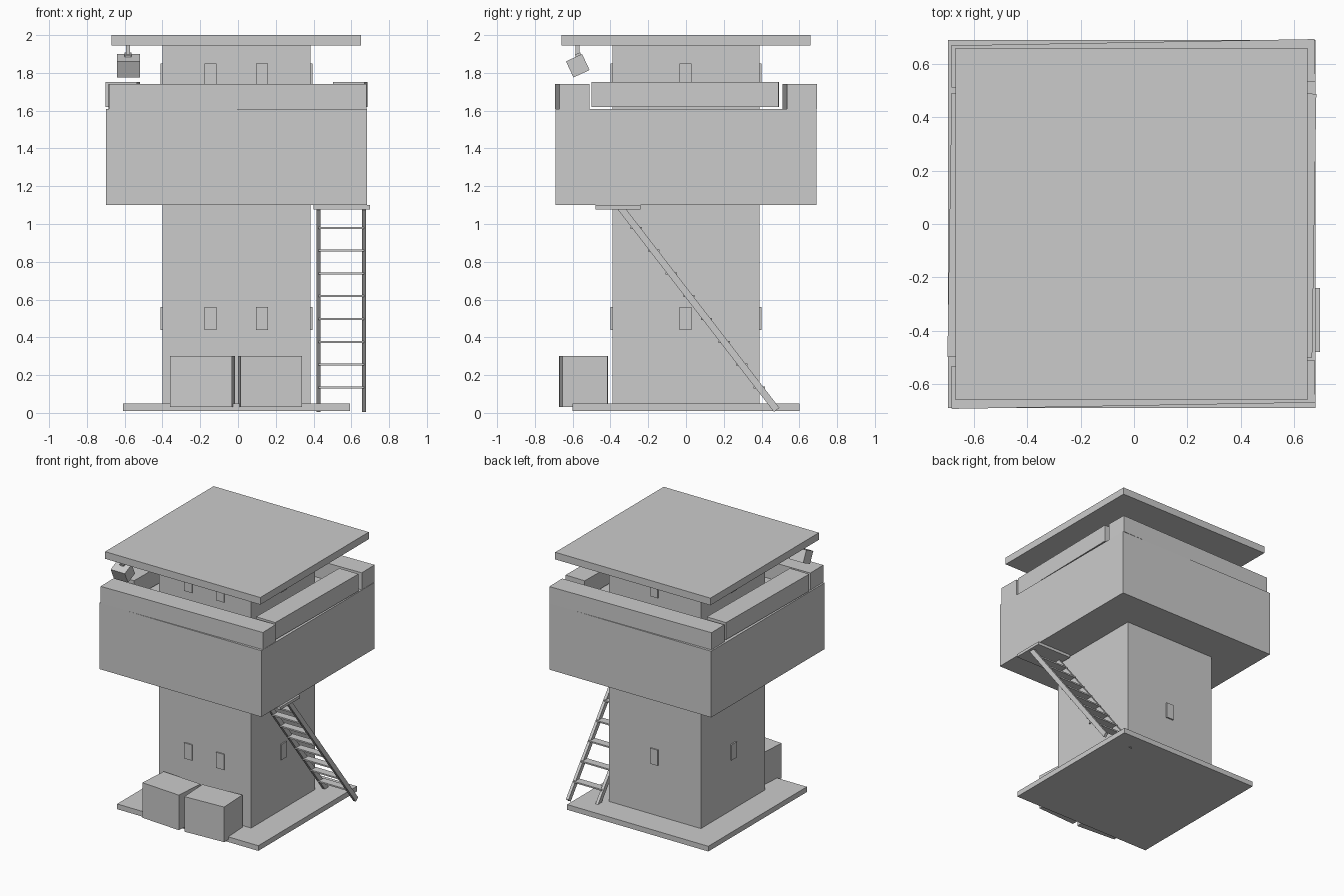
import bpy
import math
from mathutils import Vector

cube = bpy.data.objects.get("Cube")
if cube:
    bpy.data.objects.remove(cube, do_unlink=True)

# One plain material
grey = bpy.data.materials.new("light grey")
grey.use_nodes = True
colour = (0.6, 0.6, 0.6, 1)
grey.diffuse_color = colour
grey.node_tree.nodes["Principled BSDF"].inputs["Base Color"].default_value = colour


def box(name, centre, size, rot=(0, 0, 0)):
    """Box by centre and size, rotation in degrees."""
    bpy.ops.mesh.primitive_cube_add(size=1, location=centre)
    ob = bpy.context.object
    ob.name = name
    ob.scale = size
    ob.rotation_euler = [math.radians(a) for a in rot]
    ob.data.materials.append(grey)
    return ob


def span(name, x, y, z):
    """Upright box from its limits on each axis."""
    return box(name, [(a + b) / 2 for a, b in (x, y, z)], [b - a for a, b in (x, y, z)])


# Main masses
span("base_slab", (-0.61, 0.593), (-0.6, 0.6), (0.01, 0.05))
span("tower", (-0.4, 0.385), (-0.39, 0.39), (0.05, 1.95))
span("gallery", (-0.698, 0.682), (-0.69, 0.69), (1.1, 1.61))
span("roof", (-0.67, 0.652), (-0.66, 0.66), (1.945, 2.0))

# Parapets, slightly askew
for name, y in (("front", -0.602), ("back", 0.602)):
    box(name + "_parapet", (-0.003, y, 1.676), (1.365, 0.16, 0.132), (0, 0, 1))
for name, x in (("right", -0.61), ("left", 0.594)):
    box(name + "_parapet", (x, -0.005, 1.685), (0.165, 0.99, 0.132), (0, 0, -0.9))

# Windows: two on the front, one on each other side, on both floors
for floor, z in (("lower", 0.5), ("upper", 1.79)):
    for i, x in enumerate((-0.146, 0.127)):
        box(f"{floor}_front_window_{i}", (x, -0.39, z), (0.065, 0.02, 0.12))
    box(floor + "_back_window", (-0.005, 0.39, z), (0.065, 0.02, 0.12))
    for side, x in (("right", -0.4), ("left", 0.385)):
        box(f"{floor}_{side}_window", (x, -0.003, z), (0.02, 0.065, 0.12))

# Crates by the front
box("right_crate", (-0.188, -0.543, 0.165), (0.328, 0.238, 0.27), (0, 0, -4))
box("left_crate", (0.17, -0.543, 0.165), (0.328, 0.238, 0.27), (0, 0, 3))

# Hanging lamp under the roof corner
box("lamp", (-0.58, -0.573, 1.838), (0.12, 0.094, 0.094), (25, 0, 0))
span("lamp_rod", (-0.592, -0.572), (-0.585, -0.565), (1.87, 1.95))
box("lamp_bracket", (-0.582, -0.57, 1.893), (0.036, 0.03, 0.02), (25, 0, 0))

# Stair ladder with landing
foot, top = Vector((0, 0.48, 0.016)), Vector((0, -0.345, 1.085))
run = top - foot
lean = math.degrees(math.atan2(-run.y, run.z))
for i, x in enumerate((0.427, 0.667)):
    mid = (foot + top) / 2
    box(f"ladder_rail_{i}", (x, mid.y, mid.z), (0.022, 0.036, run.length), (lean, 0, 0))
for i in range(8):
    z = 0.135 + i * 0.1207
    y = foot.y + run.y * (z - foot.z) / run.z
    box(f"ladder_tread_{i}", (0.547, y, z), (0.24, 0.06, 0.011))
span("ladder_landing", (0.4, 0.698), (-0.48, -0.24), (1.078, 1.1))
